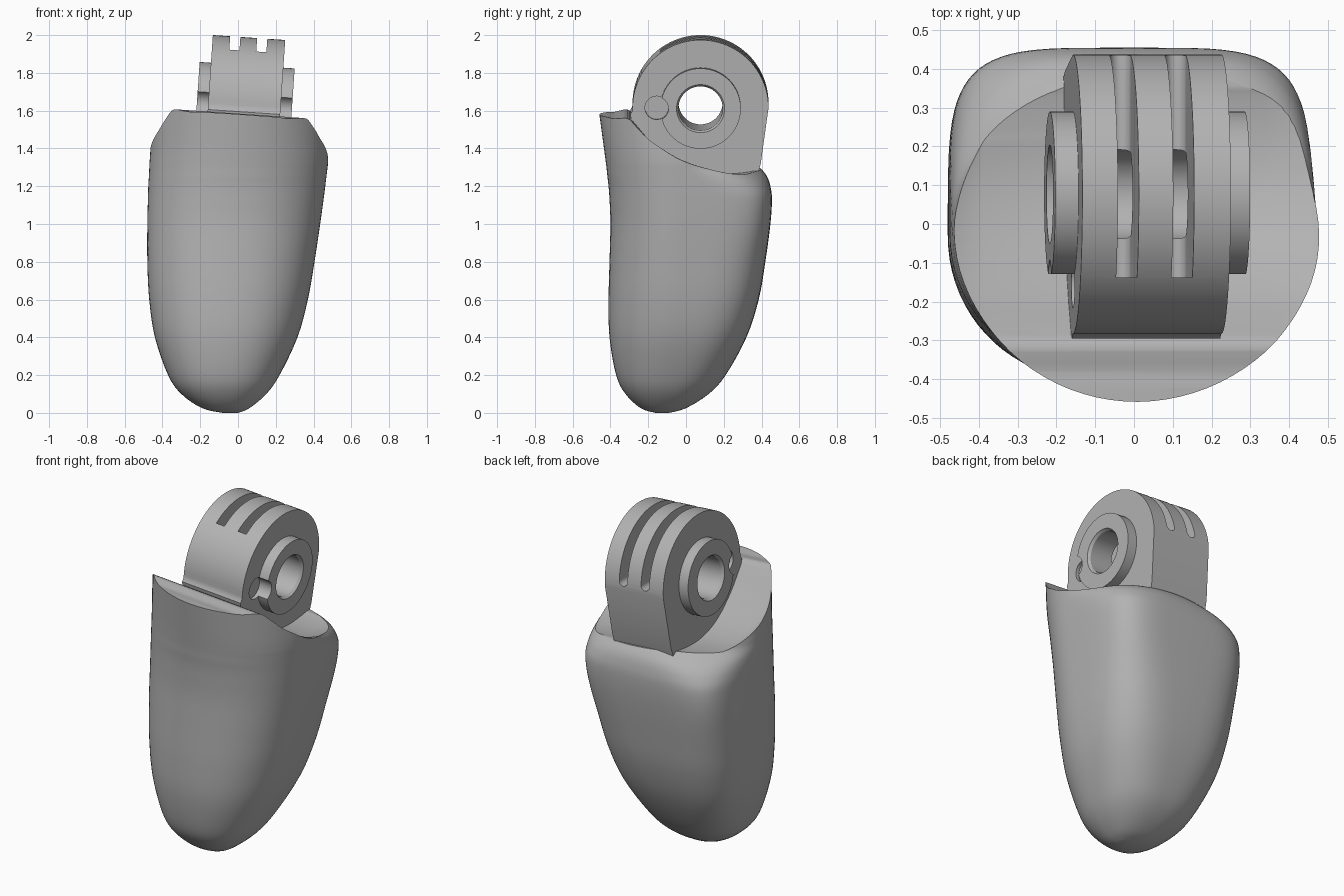
import bpy, bmesh, math
from mathutils import Matrix, Vector

if "Cube" in bpy.data.objects:
    bpy.data.objects.remove(bpy.data.objects["Cube"], do_unlink=True)

grey = bpy.data.materials.new("plain_grey")
grey.use_nodes = True
grey.diffuse_color = (0.45, 0.45, 0.45, 1)
grey.node_tree.nodes["Principled BSDF"].inputs["Base Color"].default_value = (0.45, 0.45, 0.45, 1)

# The hinge frame leans slightly to one side
TILT = Matrix.Translation((0.034, 0.077, 1.628)) @ Matrix.Rotation(0.068, 4, "Y")
R_HINGE, R_BOSS, R_HOLE, HALF = 0.36, 0.213, 0.117, 0.192


def loft(name, rings, matrix=Matrix()):
    """Skin equal-sized closed rings and cap both ends."""
    bm = bmesh.new()
    loops = [[bm.verts.new(p) for p in ring] for ring in rings]
    n = len(loops[0])
    for a, b in zip(loops, loops[1:]):
        for i in range(n):
            j = (i + 1) % n
            bm.faces.new((a[i], a[j], b[j], b[i]))
    bm.faces.new(loops[0])
    bm.faces.new(loops[-1])
    bmesh.ops.recalc_face_normals(bm, faces=bm.faces)
    mesh = bpy.data.meshes.new(name)
    bm.to_mesh(mesh)
    bm.free()
    mesh.materials.append(grey)
    mesh.transform(matrix)
    obj = bpy.data.objects.new(name, mesh)
    bpy.context.collection.objects.link(obj)
    return obj


def prism(name, profile, x0, x1):
    return loft(name, [[(x, y, z) for y, z in profile] for x in (x0, x1)], TILT)


def circle(r, y=0.0, n=64):
    return [(y + r * math.cos(t * math.tau / n), r * math.sin(t * math.tau / n)) for t in range(n)]


def cut(obj, cutter):
    mod = obj.modifiers.new("cut", "BOOLEAN")
    mod.operation, mod.object, mod.solver = "DIFFERENCE", cutter, "EXACT"
    bpy.context.view_layer.objects.active = obj
    bpy.ops.object.modifier_apply(modifier=mod.name)
    bpy.data.objects.remove(cutter, do_unlink=True)


def smooth(obj, angle):
    bpy.ops.object.select_all(action="DESELECT")
    obj.select_set(True)
    bpy.context.view_layer.objects.active = obj
    bpy.ops.object.shade_smooth_by_angle(angle=math.radians(angle))


def spline(rows, steps):
    """Catmull-Rom interpolation through rows of numbers."""
    rows = [Vector(r) for r in rows]
    out = []
    for i in range(len(rows) - 1):
        p0, p1, p2 = rows[max(i - 1, 0)], rows[i], rows[i + 1]
        p3 = rows[min(i + 2, len(rows) - 1)]
        for s in range(steps):
            t = s / steps
            out.append(p1 + 0.5 * t * (p2 - p0 + t * (2 * p0 - 5 * p1 + 4 * p2 - p3
                                                      + t * (3 * (p1 - p2) + p3 - p0))))
    return out + [rows[-1]]


# Body shell: height, left, right, front, back, squareness of the back half
sections = [
    (0.0, -0.08, 0.0, -0.16, -0.09, 2.2), (0.025, -0.19, 0.06, -0.24, 0.0, 2.3),
    (0.1, -0.30, 0.15, -0.32, 0.12, 2.4), (0.2, -0.37, 0.22, -0.37, 0.21, 2.6),
    (0.4, -0.44, 0.315, -0.405, 0.32, 3.0), (0.6, -0.47, 0.37, -0.41, 0.385, 3.4),
    (0.8, -0.48, 0.405, -0.405, 0.42, 3.9), (1.0, -0.48, 0.435, -0.40, 0.447, 4.6),
    (1.13, -0.477, 0.453, -0.405, 0.455, 4.5), (1.2, -0.475, 0.462, -0.41, 0.447, 3.7),
    (1.25, -0.472, 0.468, -0.416, 0.43, 2.9), (1.29, -0.47, 0.473, -0.42, 0.40, 2.2),
    (1.33, -0.468, 0.477, -0.425, 0.36, 2.0), (1.42, -0.463, 0.48, -0.437, 0.34, 1.9),
    (1.7, -0.455, 0.48, -0.475, 0.34, 1.9)]


def body_ring(row, n=80):
    z, left, right, front, back, square = row
    xc = (left + right) / 2
    yc = -0.02 - 0.105 * max(0.0, 1 - z / 0.6) ** 2
    ring = []
    for i in range(n):
        c, s = math.cos(i * math.tau / n), math.sin(i * math.tau / n)
        e = 2 / (square if s > 0 else 2.3 - 0.13 * z * z)
        x = math.copysign(abs(c) ** e, c) * (right - left) / 2
        y = math.copysign(abs(s) ** e, s) * (back - yc if s > 0 else yc - front)
        ring.append((xc + x, yc + y, z))
    return ring


body = loft("body", [body_ring(r) for r in spline(sections, 4)])

# Dished scoop that shapes the lip and the side rims
scoop = spline([
    (-0.8, 1.59), (-0.46, 1.588), (-0.38, 1.583), (-0.31, 1.59), (-0.26, 1.55), (-0.18, 1.475),
    (-0.05, 1.39), (0.08, 1.34), (0.2, 1.315), (0.32, 1.302), (0.4, 1.302), (0.8, 1.302)], 4)


def scoop_ring(x, drop):
    ring = []
    for y, z in scoop:
        u = (y + 0.3) / 0.65
        dip = drop * math.sin(math.pi * u) if 0 < u < 1 else 0
        ring.append((x, y - 0.077, z - dip - 1.637))
    return ring + [(x, 0.8, 0.6), (x, -0.9, 0.6)]


cut(body, loft("scoop_cutter", [scoop_ring(x, d) for x, d in (
    (-0.75, 0), (-0.5, 0), (-0.4, 0.045), (0.33, 0.045), (0.44, 0), (0.7, 0))], TILT))
smooth(body, 35)

# Hinge knuckle: round top running down into the body
arc = [(R_HINGE * math.cos(math.pi * i / 48), R_HINGE * math.sin(math.pi * i / 48)) for i in range(49)]
knuckle = prism("hinge_knuckle", arc + [(-0.362, -0.02), (-0.372, -0.035), (-0.30, -0.4),
                                        (0.29, -0.4), (0.318, -0.3)], -HALF, HALF)

# Raised boss on each side
bosses = [prism(name, circle(R_BOSS), side * (HALF - 0.01), side * (HALF + 0.06))
          for side, name in ((-1, "right_boss"), (1, "left_boss"))]

# Pin hole with chamfered mouths, and a round locating pocket in each flank
for obj in [knuckle] + bosses:
    mouths = [(-0.4, 0.14), (-HALF - 0.061, 0.128), (-HALF - 0.045, R_HOLE),
              (HALF + 0.045, R_HOLE), (HALF + 0.061, 0.128), (0.4, 0.14)]
    cut(obj, loft("pin_cutter", [[(x, y, z) for y, z in circle(r)] for x, r in mouths], TILT))
    for side in (-1, 1):
        cut(obj, prism("pocket_cutter", circle(0.062, -0.232, 32), side * (HALF - 0.02), side * 0.4))

# Two slots with rounded ends over the crown and down the back
for x in (-0.073, 0.07):
    r = 0.027
    outline = [(x - r * math.cos(math.pi * i / 12), 0.05 - r * math.sin(math.pi * i / 12)) for i in range(13)]
    outline += [(x + r, 0.6), (x - r, 0.6)]
    cut(knuckle, loft("slot_cutter", [[(a, y, b) for a, b in outline] for y in (-0.215, 0.6)], TILT))

for obj in [knuckle] + bosses:
    smooth(obj, 30)
